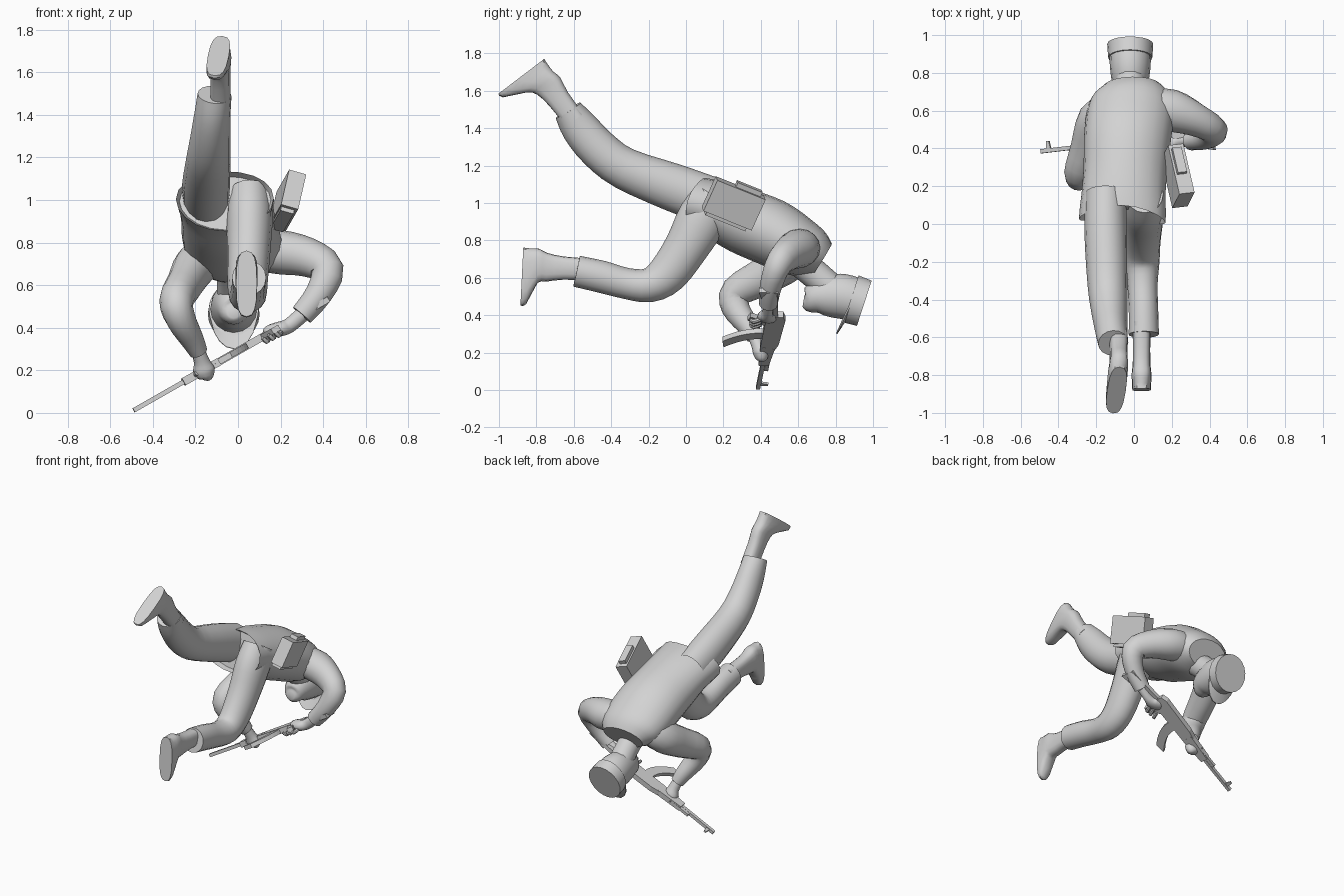
import bpy, bmesh, math
from mathutils import Vector as V

if "Cube" in bpy.data.objects:
    bpy.data.objects.remove(bpy.data.objects["Cube"])

mat = bpy.data.materials.new("plain grey")
mat.diffuse_color = (0.65, 0.65, 0.65, 1)
mat.use_nodes = True
mat.node_tree.nodes["Principled BSDF"].inputs["Base Color"].default_value = mat.diffuse_color


def finish(name, bm, smooth=True):
    bmesh.ops.recalc_face_normals(bm, faces=bm.faces)
    me = bpy.data.meshes.new(name)
    bm.to_mesh(me)
    bm.free()
    me.materials.append(mat)
    ob = bpy.data.objects.new(name, me)
    bpy.context.collection.objects.link(ob)
    if smooth:
        bpy.ops.object.select_all(action='DESELECT')
        bpy.context.view_layer.objects.active = ob
        ob.select_set(True)
        bpy.ops.object.shade_smooth_by_angle(angle=math.radians(42))
    return ob


def spline(pts, steps):
    """Catmull-Rom through rows of numbers."""
    out = []
    for i in range(len(pts) - 1):
        p = [pts[max(i - 1, 0)], pts[i], pts[i + 1], pts[min(i + 2, len(pts) - 1)]]
        for k in range(steps):
            t = k / steps
            out.append([0.5 * (2 * b + (c - a) * t + (2 * a - 5 * b + 4 * c - d) * t * t
                               + (3 * b - a - 3 * c + d) * t ** 3) for a, b, c, d in zip(*p)])
    return out + [list(pts[-1])]


def tube(name, pts, side=(1, 0, 0), axes=None, n=16, steps=3, inset=0, power=1, saddle=0):
    """Loft ellipses; each point is x, y, z, half width, half depth."""
    rows = spline(pts, steps)
    c = [V(r[:3]) for r in rows]
    bm = bmesh.new()
    rings = []
    for i, r in enumerate(rows):
        t = (c[min(i + 1, len(c) - 1)] - c[max(i - 1, 0)]).normalized()
        if axes:
            u, v = axes
        else:
            u = V(side)
            u = (u - t * u.dot(t)).normalized()
            v = t.cross(u)
        ring = []
        for k in range(n):
            x, y = math.cos(2 * math.pi * k / n), math.sin(2 * math.pi * k / n)
            drop = t * saddle * x * x if i == 0 else V()
            x, y = (math.copysign(abs(q) ** power, q) for q in (x, y))
            ring.append(bm.verts.new(c[i] + u * r[3] * x + v * r[4] * y - drop))
        rings.append(ring)
    for a, b in zip(rings, rings[1:]):
        for k in range(n):
            bm.faces.new((a[k], a[(k + 1) % n], b[(k + 1) % n], b[k]))
    first = bm.faces.new(rings[0])
    bm.faces.new(rings[-1])
    if inset:  # hollow hem
        bm.normal_update()
        bmesh.ops.inset_region(bm, faces=[first], thickness=inset)
        bmesh.ops.translate(bm, verts=first.verts, vec=(c[2] - c[0]) * 0.6)
    return finish(name, bm)


def block(name, o, axes, lo, hi):
    """Box between two local corners of a tilted frame."""
    bm = bmesh.new()
    bmesh.ops.create_cube(bm, size=1)
    for w in bm.verts:
        q = [(l + h) / 2 + k * (h - l) for l, h, k in zip(lo, hi, w.co)]
        w.co = o + axes[0] * q[0] + axes[1] * q[1] + axes[2] * q[2]
    return finish(name, bm, False)


def plate(name, o, axes, outline, half):
    """Flat outline in the first two axes, thickened along the third."""
    bm = bmesh.new()
    rows = [[bm.verts.new(o + axes[0] * a + axes[1] * b + axes[2] * s) for a, b in outline]
            for s in (-half, half)]
    bm.faces.new(rows[0])
    bm.faces.new(rows[1])
    n = len(outline)
    for k in range(n):
        bm.faces.new((rows[0][k], rows[0][(k + 1) % n], rows[1][(k + 1) % n], rows[1][k]))
    return finish(name, bm, False)


# jacket
tube("jacket", [(-.06, .06, .995, .23, .145), (-.055, .16, .965, .222, .155),
                (-.045, .3, .905, .222, .175), (-.035, .45, .845, .23, .18),
                (-.02, .58, .775, .23, .165), (-.01, .67, .735, .205, .138),
                (-.01, .73, .7, .15, .095)], n=20, inset=.015, saddle=.045)

# trousers
tube("left_trouser", [(-.15, .16, 1.0, .11, .13), (-.15, -.06, 1.08, .112, .128),
                      (-.14, -.33, 1.185, .105, .112), (-.13, -.47, 1.29, .095, .108),
                      (-.12, -.57, 1.405, .085, .1), (-.11, -.63, 1.495, .08, .078)], inset=.012)
tube("right_trouser", [(.055, .16, 1.03, .1, .12), (.055, .09, .92, .108, .135),
                       (.05, 0, .76, .102, .118), (.045, -.1, .62, .095, .108),
                       (.045, -.2, .56, .09, .092), (.045, -.32, .57, .08, .083),
                       (.05, -.45, .605, .078, .086), (.052, -.585, .635, .08, .084)])


# boots: rings are height above the sole, shift toward the toe, half length, half width
def boot(name, heel, toe, shift):
    heel, toe = V(heel), V(toe)
    f = (toe - heel).normalized()
    u = V((1, 0, 0))
    u = (u - f * u.dot(f)).normalized()
    up = f.cross(u)
    if up.y < 0:
        up = -up
    o = (heel + toe) / 2
    rings = [(0, 0, .155, .049), (.03, -.002, .15, .051), (.085, -.06, .092, .052),
             (.13, shift, .077, .047), (.22, shift, .062, .046), (.36, shift, .058, .048)]
    tube(name, [(*(o + up * h + f * s), w, l) for h, s, l, w in rings], axes=(u, f), steps=2,
         power=.72)


boot("left_boot", (-.075, -.765, 1.765), (-.11, -.995, 1.59), -.085)
boot("right_boot", (.04, -.87, .76), (.04, -.885, .455), -.055)

# sleeves
tube("right_sleeve", [(.08, .615, .765, .1, .095), (.2, .6, .755, .112, .104),
                      (.33, .55, .73, .088, .092), (.42, .495, .672, .072, .078),
                      (.38, .455, .56, .06, .064), (.3, .44, .46, .05, .055)], side=(0, 1, 0))
tube("left_sleeve", [(-.12, .6, .75, .1, .1), (-.2, .55, .69, .1, .11),
                     (-.25, .41, .605, .085, .1), (-.29, .27, .525, .08, .085),
                     (-.268, .265, .44, .07, .075), (-.215, .33, .345, .055, .058),
                     (-.185, .365, .285, .043, .045)])

# hands with curled fingers
tube("right_hand", [(.3, .44, .46, .032, .036), (.24, .435, .41, .03, .035), (.2, .43, .395, .05, .035),
                    (.15, .45, .385, .045, .03), (.13, .47, .385, .012, .01)], side=(0, 1, 0), n=12)
tube("left_hand", [(-.185, .365, .285, .033, .033), (-.17, .385, .24, .038, .036),
                   (-.16, .4, .2, .052, .042), (-.15, .405, .165, .035, .03),
                   (-.15, .405, .152, .01, .01)], n=12)
for i in range(3):
    k = i * .028
    tube("left_finger", [(-.19 + k, .375, .19 + k / 2, .014, .014), (-.2 + k, .42, .175 + k / 2, .014, .014),
                         (-.19 + k, .455, .19 + k / 2, .01, .01)], n=8, steps=2)
    tube("right_finger", [(.2 - k, .4, .38 - k / 2, .013, .013), (.19 - k, .36, .365 - k / 2, .013, .013),
                          (.17 - k, .345, .38 - k / 2, .009, .009)], n=8, steps=2)

# neck and head
tube("neck", [(-.02, .58, .71, .09, .08), (-.02, .67, .635, .078, .08), (-.02, .77, .55, .08, .078)])
tube("head", [(-.02, .628, .475, .03, .03), (-.02, .65, .475, .062, .062), (-.02, .7, .495, .085, .092),
              (-.02, .77, .503, .1, .114), (-.02, .84, .5, .108, .12), (-.02, .91, .482, .11, .116)])

# cap crown and visor
hat_axis = V((0, .95, -.31)).normalized()
hx = V((1, 0, 0))
hy = hat_axis.cross(hx)
if hy.z > 0:
    hy = -hy
hat = V((-.02, .882, .487))
top = hat + hat_axis * .075
tube("cap", [(*hat, .117, .132), (*top, .122, .127)], axes=(hx, hy), n=20, steps=1)
bm = bmesh.new()
visor = []
for k in range(9):
    g = k / 8
    a = math.radians(20 + g * 140)
    p = hat + hx * .116 * math.cos(a) + hy * .13 * math.sin(a)
    reach = .07 * math.sin(math.pi * min(g, 1 - g)) ** .7 + .004
    q = p + (hy * .95 - hat_axis * .25) * reach
    visor.append([bm.verts.new(c + hat_axis * s) for c, s in ((p, 0), (q, 0), (q, .008), (p, .008))])
for a, b in zip(visor, visor[1:]):
    for k in range(4):
        bm.faces.new((a[k], b[k], b[(k + 1) % 4], a[(k + 1) % 4]))
bm.faces.new(visor[0])
bm.faces.new(visor[-1])
finish("visor", bm)

# hip pouch with lid block and lower roll
a = V((-.06, .26, -.105)).normalized()
h = V((.04, .07, .17))
h = (h - a * h.dot(a)).normalized()
t = h.cross(a) * -1
if t.x < 0:
    t = -t
bag = V((.232, .255, .998))
frame = (a, h, t)
block("pouch", bag, frame, (-.142, -.092, -.042), (.142, .092, .042))
block("pouch_lid", bag, frame, (-.03, .09, -.03), (.115, .118, .02))
block("pouch_base", bag, frame, (-.12, -.112, -.036), (.115, -.09, .028))

# rifle: s runs from muzzle to butt, u is its upper side
d = V((.86, .1, .49)).normalized()
u = V((0, 1, 0))
u = (u - d * u.dot(d)).normalized()
w = d.cross(u)
muzzle = V((-.49, .385, .012))
gun = (d, u, w)
block("barrel", muzzle, gun, (0, -.011, -.011), (.46, .011, .011))
block("gas_tube", muzzle, gun, (.2, .012, -.01), (.45, .034, .01))
plate("front_sight", muzzle, gun, [(.03, 0), (.06, 0), (.052, .05), (.036, .05)], .006)
plate("handguard", muzzle, gun, [(.27, -.025), (.46, -.035), (.46, .045), (.27, .03)], .019)
plate("receiver", muzzle, gun, [(.44, -.035), (.76, -.035), (.8, -.01), (.8, .055), (.76, .07),
                                (.5, .06), (.44, .045)], .018)
plate("stock", muzzle, gun, [(.76, .03), (1.05, -.0), (1.05, -.1), (.76, -.025)], .014)
plate("grip", muzzle, gun, [(.69, -.03), (.74, -.03), (.78, -.12), (.74, -.13)], .014)
outer = [(.55 - .11 * (k / 6) ** 2, -.03 - .2 * k / 6) for k in range(7)]
inner = [(s + .065, v - .012 * i / 6) for i, (s, v) in enumerate(outer)]
plate("magazine", muzzle, gun, outer + inner[::-1], .014)
